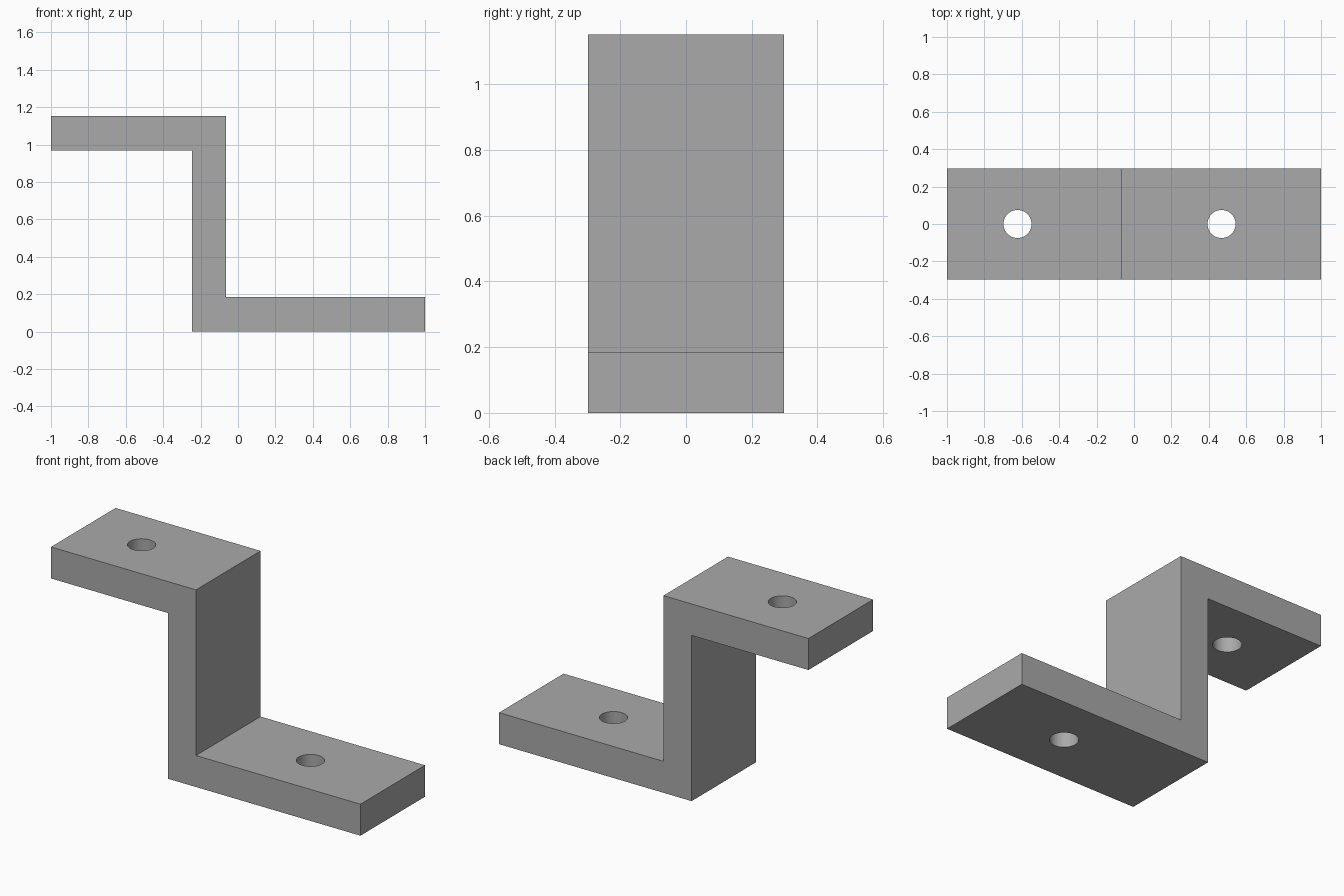
import bpy
import bmesh

if "Cube" in bpy.data.objects:
    bpy.data.objects.remove(bpy.data.objects["Cube"], do_unlink=True)

HALF_DEPTH = 0.298
THICK = 0.184
HEIGHT = 1.152
WEB_LEFT, WEB_RIGHT = -0.245, -0.063
HOLE_RADIUS = 0.075

# Plain grey metal
grey = bpy.data.materials.new("grey_metal")
grey.use_nodes = True
colour = (0.4, 0.4, 0.4, 1)
grey.diffuse_color = colour
grey.node_tree.nodes["Principled BSDF"].inputs["Base Color"].default_value = colour


def make_object(name, bm):
    bmesh.ops.recalc_face_normals(bm, faces=bm.faces)
    mesh = bpy.data.meshes.new(name)
    bm.to_mesh(mesh)
    bm.free()
    mesh.materials.append(grey)
    obj = bpy.data.objects.new(name, mesh)
    bpy.context.collection.objects.link(obj)
    return obj


# Z-shaped profile extruded through the depth
profile = [(WEB_LEFT, 0), (1, 0), (1, THICK), (WEB_RIGHT, THICK),
           (WEB_RIGHT, HEIGHT), (-1, HEIGHT), (-1, HEIGHT - THICK),
           (WEB_LEFT, HEIGHT - THICK)]
bm = bmesh.new()
face = bm.faces.new([bm.verts.new((x, -HALF_DEPTH, z)) for x, z in profile])
side = bmesh.ops.extrude_face_region(bm, geom=[face])
moved = [v for v in side["geom"] if isinstance(v, bmesh.types.BMVert)]
bmesh.ops.translate(bm, verts=moved, vec=(0, 2 * HALF_DEPTH, 0))
bracket = make_object("z_bracket", bm)

# Bolt holes through the upper and lower flanges
for name, x, z in (("upper_hole_cutter", -0.623, HEIGHT - THICK / 2),
                   ("lower_hole_cutter", 0.468, THICK / 2)):
    bm = bmesh.new()
    bmesh.ops.create_cone(bm, cap_ends=True, segments=48, radius1=HOLE_RADIUS,
                          radius2=HOLE_RADIUS, depth=THICK * 2)
    bmesh.ops.translate(bm, verts=bm.verts, vec=(x, 0, z))
    cutter = make_object(name, bm)
    cutter.hide_render = True
    cutter.hide_set(True)
    hole = bracket.modifiers.new(name, "BOOLEAN")
    hole.operation = "DIFFERENCE"
    hole.solver = "EXACT"
    hole.object = cutter

# Apply the cuts, then smooth only the hole walls
bpy.ops.object.select_all(action="DESELECT")
bpy.context.view_layer.objects.active = bracket
bracket.select_set(True)
for name in [m.name for m in bracket.modifiers]:
    cutter = bracket.modifiers[name].object
    bpy.ops.object.modifier_apply(modifier=name)
    bpy.data.objects.remove(cutter, do_unlink=True)
bpy.ops.object.shade_smooth_by_angle()
